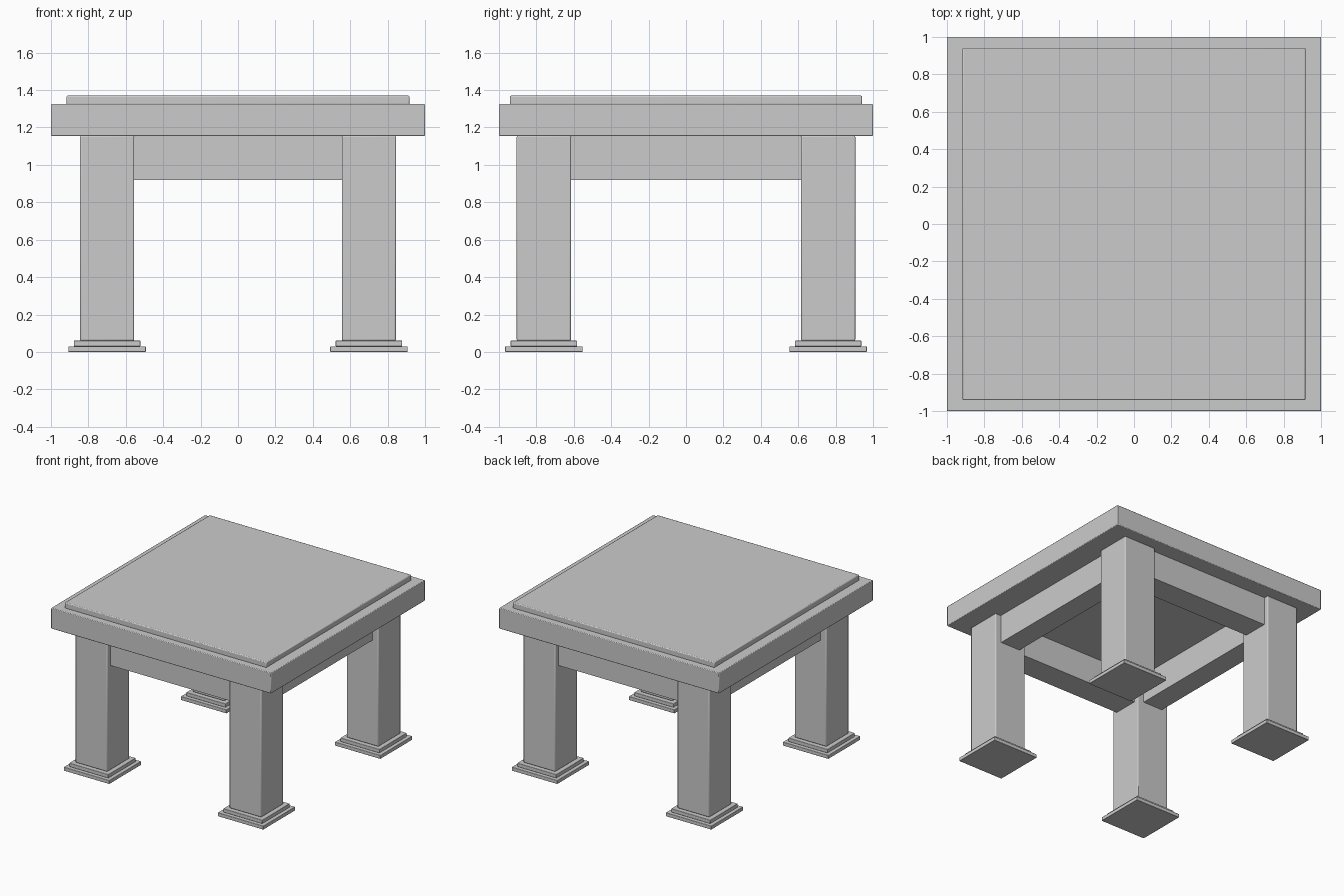
import bpy

if "Cube" in bpy.data.objects:
    bpy.data.objects.remove(bpy.data.objects["Cube"])


def box(name, x, y, z, bevel=0.0):
    """Box from (min, max) ranges, with an optional small edge bevel."""
    bpy.ops.mesh.primitive_cube_add(
        size=1, location=[sum(r) / 2 for r in (x, y, z)])
    ob = bpy.context.object
    ob.name = name
    ob.scale = [r[1] - r[0] for r in (x, y, z)]
    bpy.ops.object.transform_apply(location=False, rotation=False, scale=True)
    if bevel:
        mod = ob.modifiers.new("edge_bevel", "BEVEL")
        mod.width = bevel
        mod.segments = 2
        bpy.ops.object.shade_smooth_by_angle()
    return ob


def centred(name, cx, cy, hx, hy, z, bevel=0.0):
    return box(name, (cx - hx, cx + hx), (cy - hy, cy + hy), z, bevel)


LEG_X, LEG_Y, LEG_HALF = 0.70, 0.76, 0.145
UNDERSIDE = 1.155

# Tabletop slab and raised panel
centred("tabletop", 0, 0, 1, 1, (UNDERSIDE, 1.325), 0.005)
centred("raised_panel", 0, 0, 0.917, 0.942, (1.32, 1.37), 0.007)

# Legs with two-step feet
for fb, sy in (("front", -1), ("back", 1)):
    for lr, sx in (("left", -1), ("right", 1)):
        name, cx, cy = f"{fb}_{lr}", sx * LEG_X, sy * LEG_Y
        centred(name + "_leg", cx, cy, LEG_HALF, LEG_HALF, (0.06, UNDERSIDE), 0.007)
        centred(name + "_foot_step", cx, cy, 0.178, 0.178, (0.03, 0.06), 0.003)
        centred(name + "_foot_base", cx, cy, 0.207, 0.207, (0, 0.03), 0.003)

# Apron rails between the legs
rail_z = (0.92, UNDERSIDE)
for name, s in (("front", -1), ("back", 1)):
    centred(name + "_apron", 0, s * LEG_Y, LEG_X - LEG_HALF, 0.105, rail_z)
for name, s in (("left", -1), ("right", 1)):
    centred(name + "_apron", s * LEG_X, 0, 0.09, LEG_Y - LEG_HALF, rail_z)
